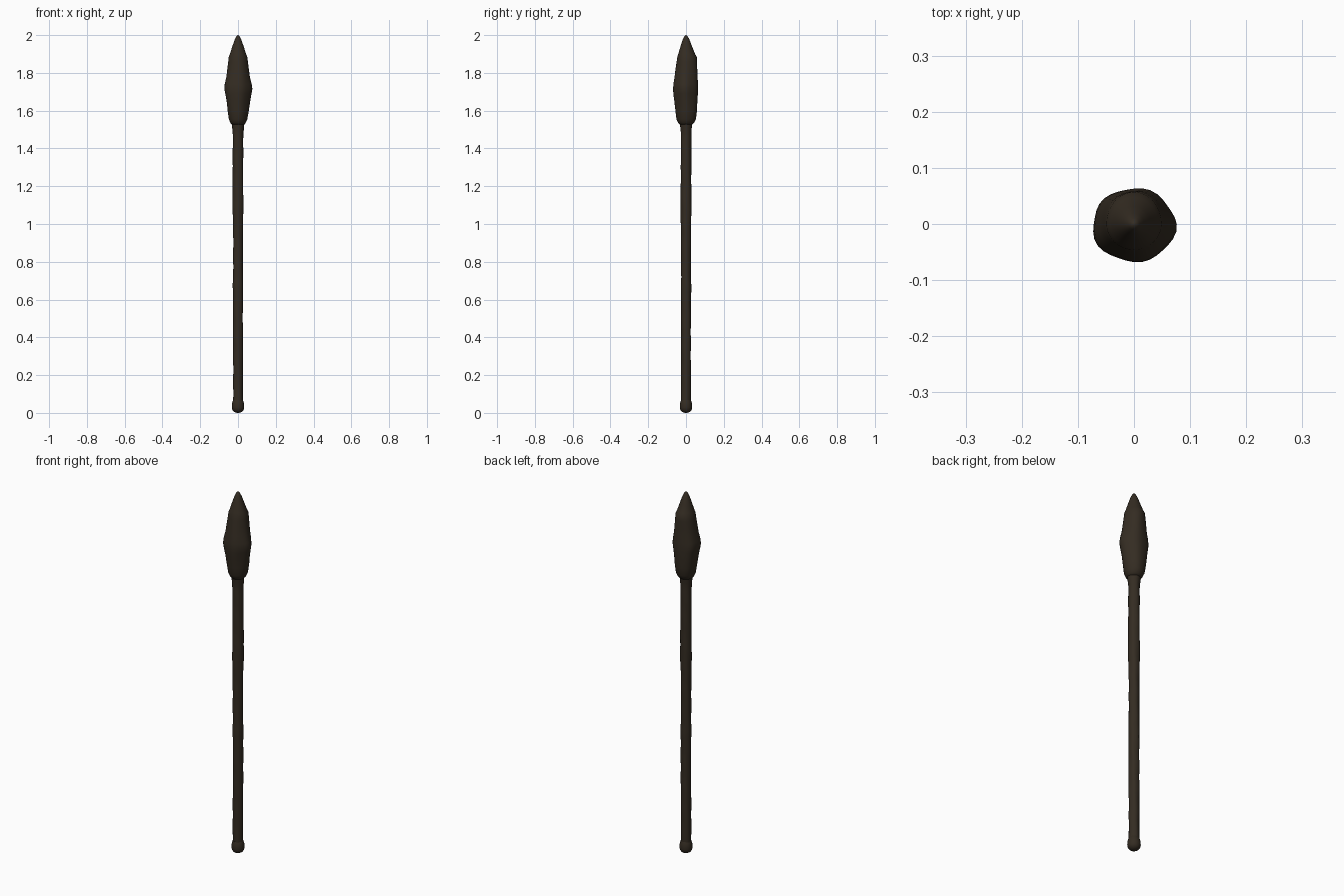
import bpy, bmesh, math

if "Cube" in bpy.data.objects:
    bpy.data.objects.remove(bpy.data.objects["Cube"])

wood = bpy.data.materials.new("dark_brown")
wood.diffuse_color = (0.034, 0.025, 0.016, 1)
wood.use_nodes = True
wood.node_tree.nodes["Principled BSDF"].inputs["Base Color"].default_value = wood.diffuse_color


def lathe(name, rows, radius, segs):
    """Closed tube: one ring per row, radius(row, angle) gives its outline."""
    bm = bmesh.new()
    rings = []
    for row in rows:
        ring = []
        for i in range(segs):
            a = 2 * math.pi * i / segs
            x, y = radius(row, a)
            ring.append(bm.verts.new((x, y, row[0])))
        rings.append(ring)
    for lo, hi in zip(rings, rings[1:]):
        for i in range(segs):
            j = (i + 1) % segs
            bm.faces.new((lo[i], lo[j], hi[j], hi[i]))
    bm.faces.new(rings[0][::-1])
    bm.faces.new(rings[-1])
    mesh = bpy.data.meshes.new(name)
    bm.to_mesh(mesh)
    bm.free()
    mesh.materials.append(wood)
    ob = bpy.data.objects.new(name, mesh)
    bpy.context.collection.objects.link(ob)
    bpy.context.view_layer.objects.active = ob
    ob.select_set(True)
    bpy.ops.object.shade_smooth_by_angle(angle=math.radians(50))
    ob.select_set(False)
    return ob


def round_outline(row, a):
    return row[1] * math.cos(a), row[1] * math.sin(a)


# Shaft: slightly uneven, with swellings like carved wood
def shaft_outline(row, a):
    z = row[0]
    r = 0.026 + 0.0018 * min(1, max(0, (z - 0.95) / 0.15))
    r += 0.002 * math.exp(-((z - 0.67) / 0.03) ** 2)
    r += 0.0015 * math.exp(-((z - 1.1) / 0.08) ** 2)
    r += 0.0007 * math.sin(5 * a + 9 * z) + 0.0006 * math.sin(47 * z + 2 * a)
    r += 0.006 * max(0, (z - 1.48) / 0.06)
    return r * math.cos(a), r * math.sin(a)


lathe("shaft", [(0.03 + 1.53 * k / 60,) for k in range(61)], shaft_outline, 20)

# Rounded butt knob
lathe("butt_knob", [(0, 0.006), (0.003, 0.016), (0.009, 0.025), (0.018, 0.031),
                    (0.03, 0.033), (0.048, 0.032), (0.06, 0.029), (0.068, 0.026)],
      round_outline, 20)


# Lumpy head: z, half width in x, reach to front, reach to back, lump size
def head_outline(row, a):
    z, rx, front, back, lump = row
    k = 1 + lump * (math.cos(5 * a + 0.5) + 0.5 * math.sin(3 * a + 20 * z))
    s = math.sin(a)
    return rx * k * math.cos(a), (back if s > 0 else front) * k * s


lathe("head", [(1.525, 0.030, 0.030, 0.030, 0), (1.535, 0.040, 0.042, 0.042, 0),
               (1.555, 0.049, 0.050, 0.053, .01), (1.60, 0.056, 0.055, 0.059, .02),
               (1.65, 0.062, 0.061, 0.061, .03), (1.69, 0.069, 0.067, 0.063, .03),
               (1.715, 0.074, 0.068, 0.063, .03), (1.74, 0.071, 0.067, 0.063, .03),
               (1.78, 0.062, 0.060, 0.061, .025), (1.82, 0.057, 0.055, 0.060, .02),
               (1.86, 0.052, 0.049, 0.059, .01), (1.885, 0.049, 0.046, 0.057, 0),
               (1.90, 0.043, 0.041, 0.048, 0), (1.94, 0.030, 0.029, 0.032, 0),
               (1.975, 0.018, 0.018, 0.019, 0), (1.992, 0.010, 0.010, 0.010, 0),
               (2.0, 0.003, 0.003, 0.003, 0)], head_outline, 32)
